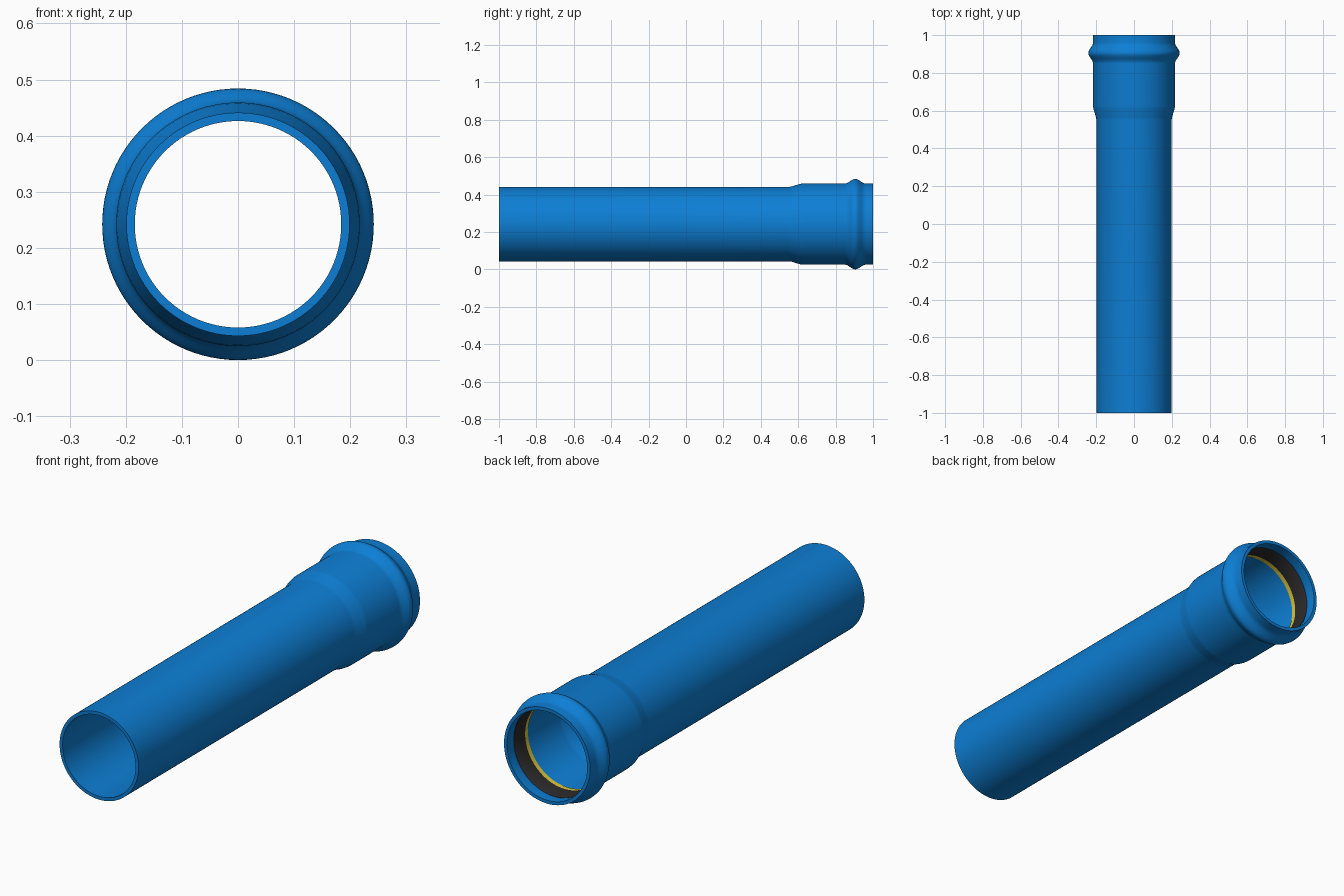
import bpy, bmesh, math

cube = bpy.data.objects.get("Cube")
if cube:
    bpy.data.objects.remove(cube, do_unlink=True)

AXIS_Z = 0.242
SEGMENTS = 96
WALL = 0.015
BULGE_Y, BULGE_HALF, BULGE_HEIGHT = 0.905, 0.055, 0.025


def material(name, color):
    mat = bpy.data.materials.new(name)
    mat.use_nodes = True
    mat.diffuse_color = (*color, 1)
    bsdf = mat.node_tree.nodes["Principled BSDF"]
    bsdf.inputs["Base Color"].default_value = (*color, 1)
    bsdf.inputs["Roughness"].default_value = 0.5
    return mat


def lathe(name, profile, mat):
    """Revolve a closed (y, radius) profile around the pipe axis."""
    bm = bmesh.new()
    rings = []
    for i in range(SEGMENTS):
        a = 2 * math.pi * i / SEGMENTS
        rings.append([bm.verts.new((r * math.sin(a), y, AXIS_Z + r * math.cos(a)))
                      for y, r in profile])
    n = len(profile)
    for i in range(SEGMENTS):
        a, b = rings[i], rings[(i + 1) % SEGMENTS]
        for j in range(n):
            k = (j + 1) % n
            bm.faces.new((a[j], a[k], b[k], b[j]))
    bmesh.ops.recalc_face_normals(bm, faces=bm.faces)
    mesh = bpy.data.meshes.new(name)
    bm.to_mesh(mesh)
    bm.free()
    mesh.materials.append(mat)
    obj = bpy.data.objects.new(name, mesh)
    bpy.context.collection.objects.link(obj)
    bpy.ops.object.select_all(action='DESELECT')
    obj.select_set(True)
    bpy.context.view_layer.objects.active = obj
    bpy.ops.object.shade_smooth_by_angle(angle=math.radians(35))
    return obj


blue = material("pipe blue", (0.004, 0.21, 0.66))
black = material("seal black", (0.024, 0.022, 0.022))
yellow = material("retainer yellow", (0.72, 0.56, 0.04))

# Pipe wall: plain barrel, taper, wider socket, rounded seal bulge, short lip
PIPE_R, SOCKET_R = 0.199, 0.217
outer = [(-1, PIPE_R), (0.55, PIPE_R), (0.565, PIPE_R + 0.002),
         (0.61, SOCKET_R - 0.002), (0.625, SOCKET_R)]
for i in range(17):
    t = -1 + i / 8
    lift = BULGE_HEIGHT * (0.5 + 0.5 * math.cos(math.pi * t))
    outer.append((BULGE_Y + t * BULGE_HALF, SOCKET_R + lift))
outer.append((1, SOCKET_R))
inner = [(y, r - WALL) for y, r in reversed(outer)]
lathe("socket_pipe", outer + inner, blue)

# Rubber seal filling the inside of the bulge
SEAL_R = SOCKET_R - WALL - 0.004
lathe("rubber_seal", [(0.875, SEAL_R), (0.94, SEAL_R), (0.95, SEAL_R + 0.005),
                      (0.925, 0.221), (0.905, 0.224), (0.885, 0.221),
                      (0.872, SEAL_R + 0.006)], black)

# Thin retaining ring behind the seal
lathe("retaining_ring", [(0.853, SEAL_R + 0.001), (0.875, SEAL_R + 0.001),
                         (0.875, SEAL_R + 0.007), (0.853, SEAL_R + 0.0045)], yellow)
